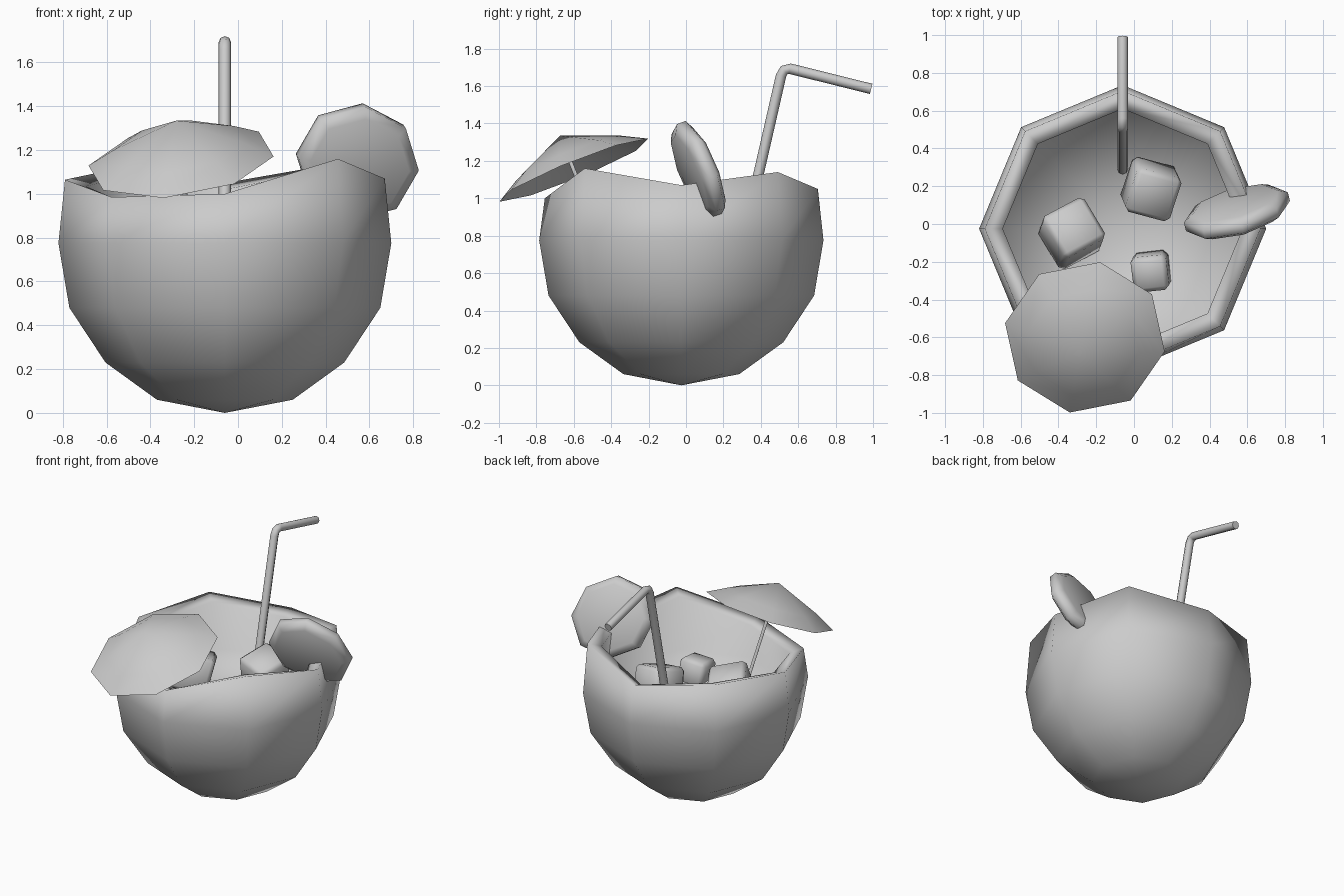
import bpy, bmesh
from math import cos, sin, radians, pi
from mathutils import Vector, Matrix, Euler

if "Cube" in bpy.data.objects:
    bpy.data.objects.remove(bpy.data.objects["Cube"])


def finish(bm, name, angle=180):
    bmesh.ops.recalc_face_normals(bm, faces=bm.faces)
    me = bpy.data.meshes.new(name)
    bm.to_mesh(me)
    bm.free()
    ob = bpy.data.objects.new(name, me)
    bpy.context.collection.objects.link(ob)
    me.shade_smooth()
    if angle < 180:
        me.set_sharp_from_angle(angle=radians(angle))
    return ob


def loft(name, rings, angle=180, start=None, end=None, cap=False):
    """Skin rings of points; start / end are optional pole points."""
    bm = bmesh.new()
    vs = [[bm.verts.new(p) for p in r] for r in rings]
    n = len(vs[0])
    for a, b in zip(vs, vs[1:]):
        for i in range(n):
            j = (i + 1) % n
            bm.faces.new((a[i], a[j], b[j], b[i]))
    for pole, ring in ((start, vs[0]), (end, vs[-1])):
        if pole is not None:
            p = bm.verts.new(pole)
            for i in range(n):
                bm.faces.new((p, ring[i], ring[(i + 1) % n]))
        elif cap:
            bm.faces.new(ring)
    return finish(bm, name, angle)


def tube(name, path, r, n):
    """Tube in a plane of constant or slanted direction along a path."""
    pts = [Vector(p) for p in path]
    rings = []
    for i, p in enumerate(pts):
        d = (pts[min(i + 1, len(pts) - 1)] - pts[max(i - 1, 0)]).normalized()
        u = (Vector((1, 0, 0)) - d * d.x).normalized()
        v = d.cross(u)
        rings.append([p + r * (u * cos(2 * pi * k / n) + v * sin(2 * pi * k / n))
                      for k in range(n)])
    return loft(name, rings, 60, cap=True)


# coconut shell: eight sides, uneven cut rim, inside filled up to the drink
CX, CY = -0.06, -0.025
rim_z = [1.07, 1.14, 1.05, 1.11, 1.065, 0.985, 1.0, 1.16]


def ring(r, z, rim_offset=None):
    return [(CX + r * cos(k * pi / 4), CY + r * sin(k * pi / 4),
             z if rim_offset is None else rim_z[k] + rim_offset) for k in range(8)]


shell = [ring(r, z) for r, z in ((0.31, 0.06), (0.545, 0.23), (0.71, 0.48), (0.76, 0.775))]
shell += [ring(0.73, 0, 0), ring(0.635, 0, -0.03), ring(0.65, 0.73)]
loft("coconut_shell", shell, start=(CX, CY, 0), end=(CX, CY, 0.69))

# drinking straw with a bend
tube("straw", [(-0.06, 0.26, 0.57), (-0.06, 0.508, 1.655), (-0.06, 0.525, 1.685),
               (-0.06, 0.555, 1.693), (-0.06, 0.99, 1.585)], 0.028, 8)

# fruit slice on the rim: thin octagonal disc with chamfered edge
c = Vector((0.545, 0.065, 1.145))
e1, e2 = Vector((0.275, 0.08, -0.03)), Vector((0.03, -0.09, 0.26))
nrm = e1.cross(e2).normalized()
slice_rings = [[c + s * (e1 * cos(k * pi / 4) + e2 * sin(k * pi / 4)) + nrm * h
                for k in range(8)]
               for s, h in ((0.82, -0.052), (1, -0.025), (1, 0.025), (0.82, 0.052))]
loft("fruit_slice", slice_rings, cap=True)

# paper parasol: tilted shallow cone, and its stick
pc = Vector((-0.26, -0.6, 1.15))
axis = Vector((-0.12, -0.4, 1)).normalized()
apex = pc + axis * 0.2


def canopy(s, lift):
    pts = []
    for k in range(8):
        a = radians(-10.7 + 45 * k)
        x, y = 0.43 * s * cos(a), 0.405 * s * sin(a)
        pts.append(pc + Vector((x, y, 0.12 * x + 0.4 * y)) + axis * lift)
    return pts


loft("parasol_canopy", [canopy(1, 0), canopy(0.7, 0.072)], end=apex)
tube("parasol_stick", [apex - axis * 0.01, apex - axis * 0.75], 0.012, 6)

# ice cubes
for i, (loc, size, rot) in enumerate((
        ((0.09, 0.185, 0.82), 0.25, (15, 12, -15)),
        ((-0.33, -0.05, 0.81), 0.26, (-12, 14, 28)),
        ((0.09, -0.25, 0.75), 0.19, (10, -6, 6)))):
    bm = bmesh.new()
    m = Matrix.LocRotScale(Vector(loc), Euler([radians(a) for a in rot]), None)
    bmesh.ops.create_cube(bm, size=size, matrix=m)
    bmesh.ops.bevel(bm, geom=bm.edges[:], offset=0.025, segments=1, affect='EDGES')
    finish(bm, f"ice_cube_{i + 1}", 50)
